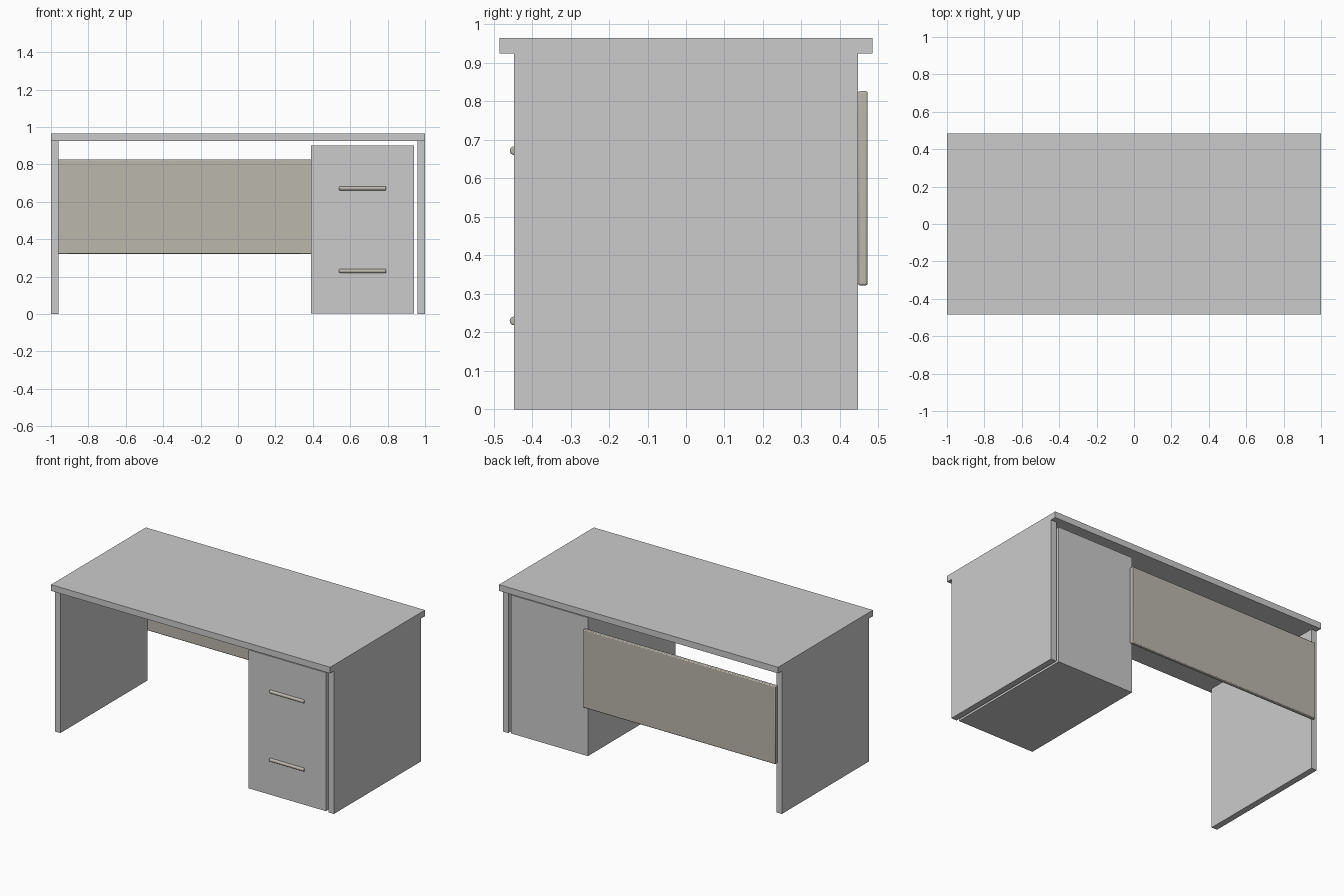
import bpy, math

if "Cube" in bpy.data.objects:
    bpy.data.objects.remove(bpy.data.objects["Cube"])


def finish(obj, name, bevel=0.0, segments=2, mat=None):
    obj.name = name
    if bevel:
        mod = obj.modifiers.new("edge_rounding", 'BEVEL')
        mod.width = bevel
        mod.segments = segments
        mod.limit_method = 'ANGLE'
        mod.angle_limit = math.radians(40)
        bpy.ops.object.shade_smooth_by_angle()
    if mat:
        obj.data.materials.append(mat)
    return obj


def box(name, x, y, z, **kw):
    """Box from (min, max) pairs on each axis."""
    bpy.ops.mesh.primitive_cube_add(size=1, location=[sum(p) / 2 for p in (x, y, z)])
    obj = bpy.context.object
    obj.scale = [p[1] - p[0] for p in (x, y, z)]
    bpy.ops.object.transform_apply(location=False, rotation=False, scale=True)
    return finish(obj, name, **kw)


# Warm grey for the back panel and handles
warm = bpy.data.materials.new("warm_grey")
warm.diffuse_color = (0.50, 0.475, 0.42, 1)
warm.use_nodes = True
warm.node_tree.nodes["Principled BSDF"].inputs["Base Color"].default_value = warm.diffuse_color

DEPTH = (-0.447, 0.447)

# Desktop
box("desktop", (-1, 1), (-0.485, 0.485), (0.925, 0.965))

# Side panels
for side, x in (("left", (-1, -0.96)), ("right", (0.96, 1))):
    box(side + "_side_panel", x, DEPTH, (0, 0.925))

# Drawer pedestal
box("drawer_pedestal", (0.39, 0.942), DEPTH, (0.003, 0.9))

# Modesty panel on the back
box("modesty_panel", (-0.97, 0.407), (0.447, 0.472), (0.322, 0.827),
    bevel=0.005, mat=warm)

# Bar handles, half sunk into the drawer front
for label, z in (("upper", 0.672), ("lower", 0.23)):
    bpy.ops.mesh.primitive_cylinder_add(vertices=16, radius=0.011, depth=0.25,
                                        location=(0.666, -0.447, z),
                                        rotation=(0, math.pi / 2, 0))
    bpy.ops.object.transform_apply(location=False, rotation=True, scale=False)
    finish(bpy.context.object, label + "_drawer_handle", bevel=0.004, mat=warm)
